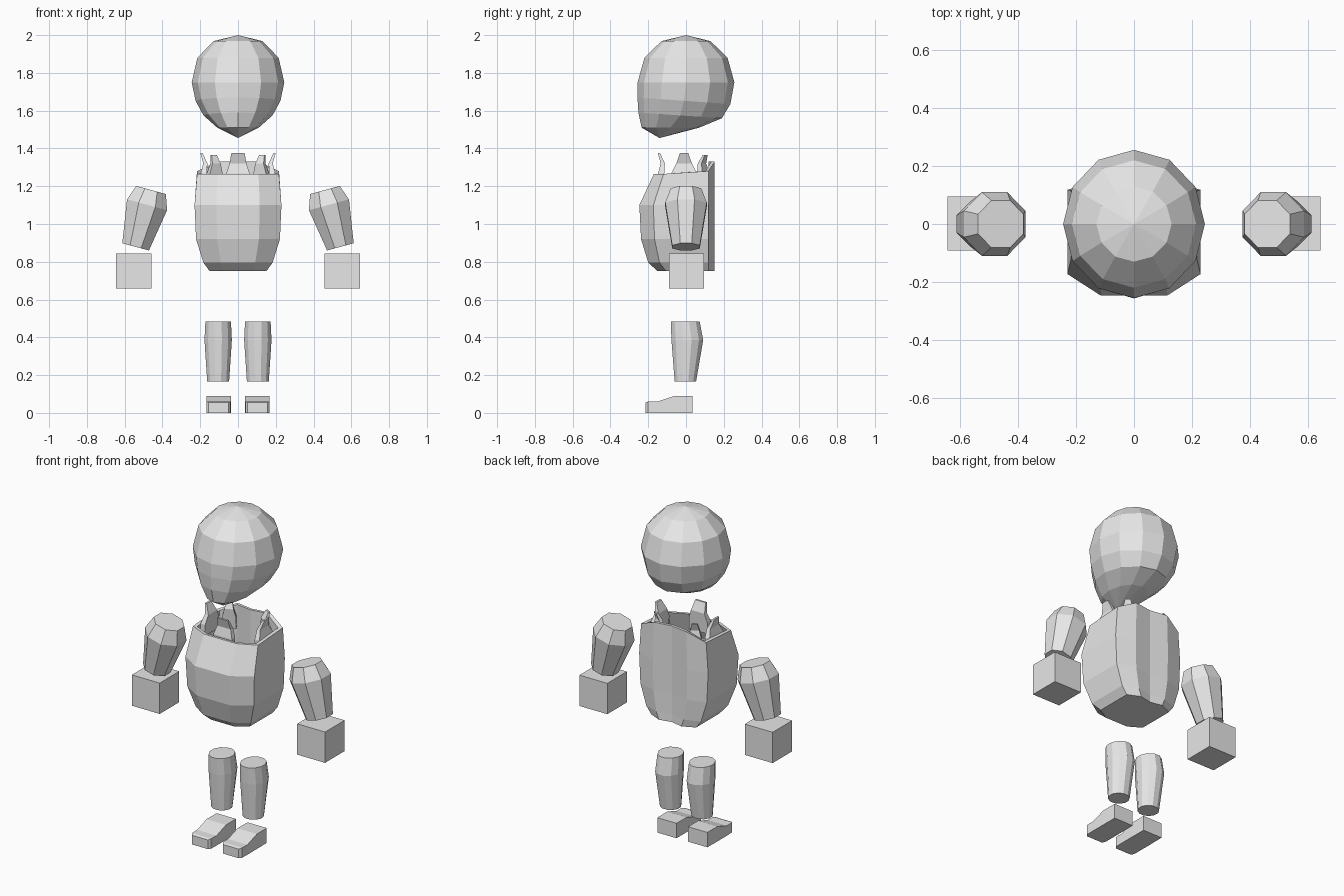
import bpy, bmesh, math
from mathutils import Matrix, Vector

if "Cube" in bpy.data.objects:
    bpy.data.objects.remove(bpy.data.objects["Cube"])

grey = bpy.data.materials.new("plain grey")
grey.diffuse_color = (0.8, 0.8, 0.8, 1)
grey.use_nodes = True
grey.node_tree.nodes["Principled BSDF"].inputs["Base Color"].default_value = grey.diffuse_color


def finish(name, bm):
    bmesh.ops.recalc_face_normals(bm, faces=bm.faces)
    me = bpy.data.meshes.new(name)
    bm.to_mesh(me)
    bm.free()
    me.materials.append(grey)
    ob = bpy.data.objects.new(name, me)
    bpy.context.collection.objects.link(ob)
    return ob


def loft(name, rings, matrix=None):
    """Skin equal-sized rings of points and cap both ends."""
    bm = bmesh.new()
    loops = [[bm.verts.new(p) for p in ring] for ring in rings]
    n = len(loops[0])
    for a, b in zip(loops, loops[1:]):
        for i in range(n):
            j = (i + 1) % n
            bm.faces.new((a[i], a[j], b[j], b[i]))
    bm.faces.new(loops[0])
    bm.faces.new(loops[-1])
    bmesh.ops.remove_doubles(bm, verts=bm.verts, dist=0.0005)
    if matrix:
        bm.transform(matrix)
    return finish(name, bm)


def oval(z, rx, y0, y1, n, turn=0.0, z1=None):
    """Ring from front y0 to back y1; height runs from z at front to z1 at back."""
    z1 = z if z1 is None else z1
    pts = []
    for i in range(n):
        a = 2 * math.pi * (i + turn) / n
        t = (1 - math.cos(a)) / 2
        pts.append((rx * math.sin(a), y0 + (y1 - y0) * t, z + (z1 - z) * t))
    return pts


# Head: faceted ball drawn down and forward to a chin
head = [(2.0, 0.0002, 0, 0, 2.0), (1.968, .13, -.13, .13, 1.968),
        (1.88, .215, -.22, .22, 1.88), (1.75, .245, -.256, .256, 1.75),
        (1.67, .225, -.257, .235, 1.635), (1.59, .183, -.252, .19, 1.56),
        (1.51, .11, -.235, .07, 1.51), (1.455, .0002, -.14, -.14, 1.455)]
loft("head", [oval(z, w, f, b, 12, 0, zb) for z, w, f, b, zb in head])


# Torso: open-topped shell with a flat back
def torso_ring(z, w, f, zc=None, zb=None, s=1.0):
    zc, zb = zc or z, zb or z
    half = [(w * .5, f, z), (w, f * .7, z), (w * 1.0, .118, zc), (w * .5, .152, zb)]
    pts = half + [(0, .135, zb)] + [(-x, y, h) for x, y, h in reversed(half)]
    return [(x * s, -.03 + (y + .03) * s, h) for x, y, h in pts]


loft("torso", [
    torso_ring(.75, .15, -.15), torso_ring(.795, .183, -.2),
    torso_ring(.92, .222, -.238), torso_ring(1.1, .23, -.247),
    torso_ring(1.265, .217, -.17, 1.28, 1.33),
    torso_ring(1.265, .217, -.17, 1.28, 1.33, .9),
    torso_ring(1.1, .23, -.247, s=.9), torso_ring(.85, .2, -.21, s=.9)])

# Neck prongs: front, two sides, two at the back
# (x, y, facing angle, base half width, tip half width, tip height)
prongs = [("front_prong", 0, -.135, 0, .065, .035, 1.375)]
for side, s in (("left", 1), ("right", -1)):
    prongs.append((side + "_side_prong", .185 * s, -.01, 90 * s, .07, .022, 1.375))
    prongs.append((side + "_back_prong", .125 * s, .095, 150 * s, .04, .016, 1.365))
for name, x, y, ang, wb, wt, top in prongs:
    def bar(z, w, out, d):
        return [(-w, out - d, z), (w, out - d, z), (w, out + d, z), (-w, out + d, z)]
    m = Matrix.Translation((x, y, 0)) @ Matrix.Rotation(math.radians(ang), 4, 'Z')
    loft(name, [bar(1.2, wb, 0, .016), bar(1.27, wb * .95, .004, .016),
                bar(1.32, (wb + wt) * .45, .012, .011), bar(top, wt, -.008, .006)], m)

for side, s in (("left", 1), ("right", -1)):
    # Arm: eight-sided, leaning inward at the shoulder
    bottom, top = Vector((.542 * s, 0, .879)), Vector((.46 * s, 0, 1.18))
    m = Matrix.Translation(bottom) @ Matrix.Rotation(-math.radians(15.2) * s, 4, 'Y')
    length = (top - bottom).length
    loft(side + "_arm", [oval(h, r, -r, r, 8, .5) for h, r in
                         ((0, .079), (length * .74, .119), (length, .088))], m)

    # Hand: plain cube
    bm = bmesh.new()
    bmesh.ops.create_cube(bm, size=.186)
    bm.transform(Matrix.Translation((.552 * s, .002, .752)))
    finish(side + "_hand", bm)

    # Lower leg: tapered, with the calf bulging back
    leg = [(.165, .06, -.062, .055), (.385, .075, -.08, .094), (.485, .07, -.083, .075)]
    loft(side + "_leg", [oval(z, w, f, b, 12, .5) for z, w, f, b in leg],
         Matrix.Translation((.105 * s, 0, 0)))

    # Foot: low toe rising to the heel, slightly narrowed at the tip
    foot = [(-.215, .052, .055), (-.2, .064, .06), (-.15, .065, .06),
            (-.06, .065, .09), (.035, .064, .09)]
    loft(side + "_foot", [[(-w, y, 0), (w, y, 0), (w, y, h), (-w, y, h)]
                          for y, w, h in foot], Matrix.Translation((.103 * s, 0, 0)))
